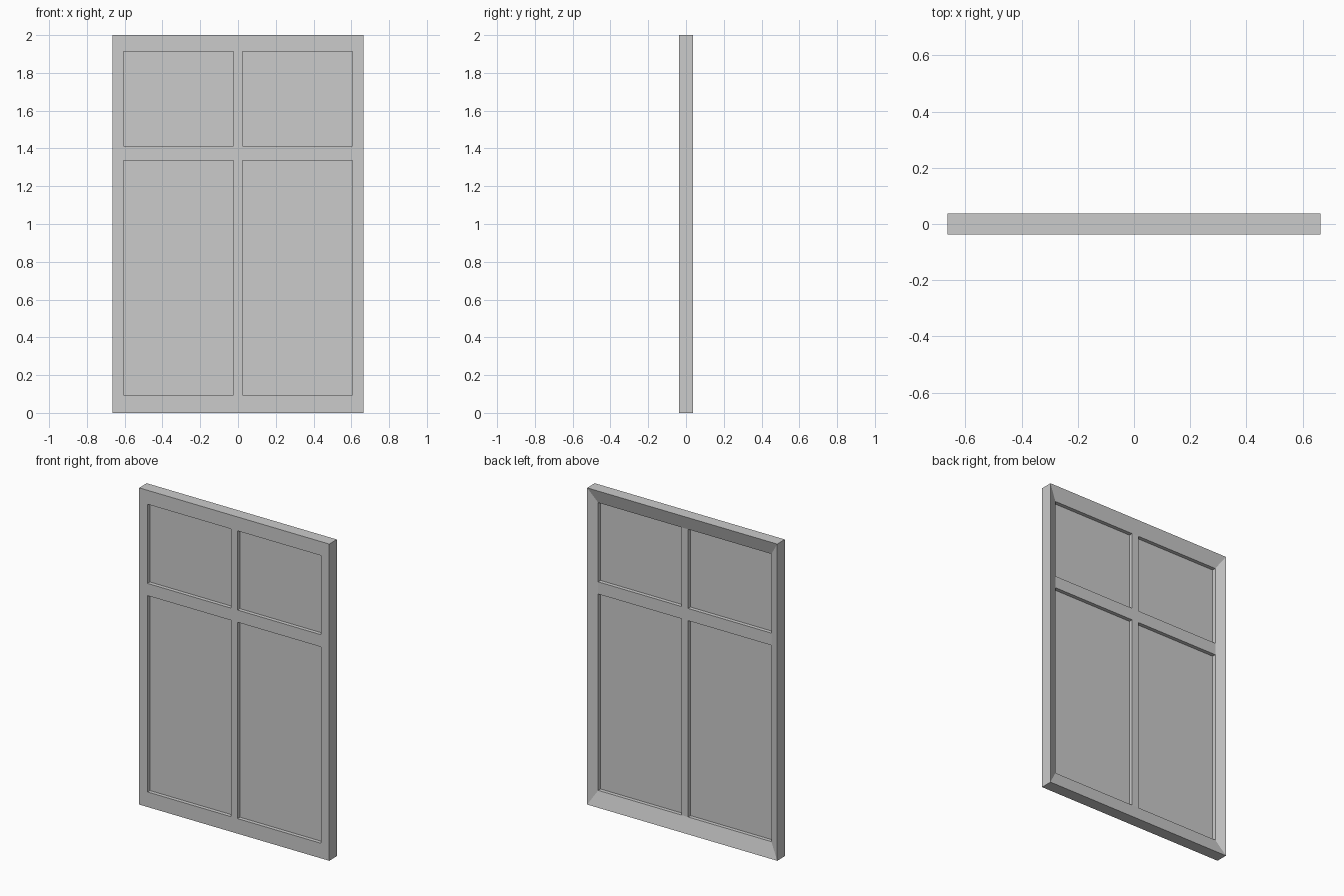
import bpy, bmesh

if "Cube" in bpy.data.objects:
    bpy.data.objects.remove(bpy.data.objects["Cube"])

XS = [-0.664, -0.605, -0.0235, 0.0235, 0.605, 0.664]
ZS = [0, 0.095, 1.335, 1.412, 1.912, 2.0]
FRONT, LIP, BACK = -0.038, 0.012, 0.038
GLASS_Y, GLASS_T = -0.013, 0.002
N = 5


def add_object(name, bm):
    bmesh.ops.recalc_face_normals(bm, faces=bm.faces)
    mesh = bpy.data.meshes.new(name)
    bm.to_mesh(mesh)
    bm.free()
    obj = bpy.data.objects.new(name, mesh)
    bpy.context.collection.objects.link(obj)
    return obj


def is_rim(i, j):
    return i in (0, N) or j in (0, N)


def is_hole(i, j):
    return i in (1, 3) and j in (1, 3)


# window frame: flat lattice in front, mitred slope rising to the rim at the back
bm = bmesh.new()
front, back = {}, {}
for i, x in enumerate(XS):
    for j, z in enumerate(ZS):
        front[i, j] = bm.verts.new((x, FRONT, z))
        back[i, j] = bm.verts.new((x, BACK if is_rim(i, j) else LIP, z))

for i in range(N):
    for j in range(N):
        ring = [(i, j), (i + 1, j), (i + 1, j + 1), (i, j + 1)]
        if is_hole(i, j):
            # reveals of each opening
            for a, b in zip(ring, ring[1:] + ring[:1]):
                bm.faces.new((front[a], front[b], back[b], back[a]))
            continue
        bm.faces.new([front[k] for k in ring])
        if i in (0, N - 1) and j in (0, N - 1):
            # mitre: split from the outer corner to the inner corner
            if (i == 0) != (j == 0):
                ring = ring[1:] + ring[:1]
            a, b, c, d = (back[k] for k in ring)
            bm.faces.new((a, b, c))
            bm.faces.new((a, c, d))
        else:
            bm.faces.new([back[k] for k in ring])

# outer sides
for k in range(N):
    for a, b in (((k, 0), (k + 1, 0)), ((k, N), (k + 1, N)),
                 ((0, k), (0, k + 1)), ((N, k), (N, k + 1))):
        bm.faces.new((front[a], front[b], back[b], back[a]))
bmesh.ops.recalc_face_normals(bm, faces=bm.faces)
bmesh.ops.dissolve_limit(bm, angle_limit=0.01, verts=bm.verts, edges=bm.edges)
add_object("window_frame", bm)

# thin glass panes set into the openings
for row, j in (("lower", 1), ("upper", 3)):
    for side, i in (("left", 1), ("right", 3)):
        bm = bmesh.new()
        bmesh.ops.create_cube(bm, size=1)
        bmesh.ops.scale(bm, vec=(XS[i + 1] - XS[i], GLASS_T, ZS[j + 1] - ZS[j]), verts=bm.verts)
        bmesh.ops.translate(bm, vec=((XS[i] + XS[i + 1]) / 2, GLASS_Y, (ZS[j] + ZS[j + 1]) / 2),
                            verts=bm.verts)
        add_object(f"{row}_{side}_pane", bm)
